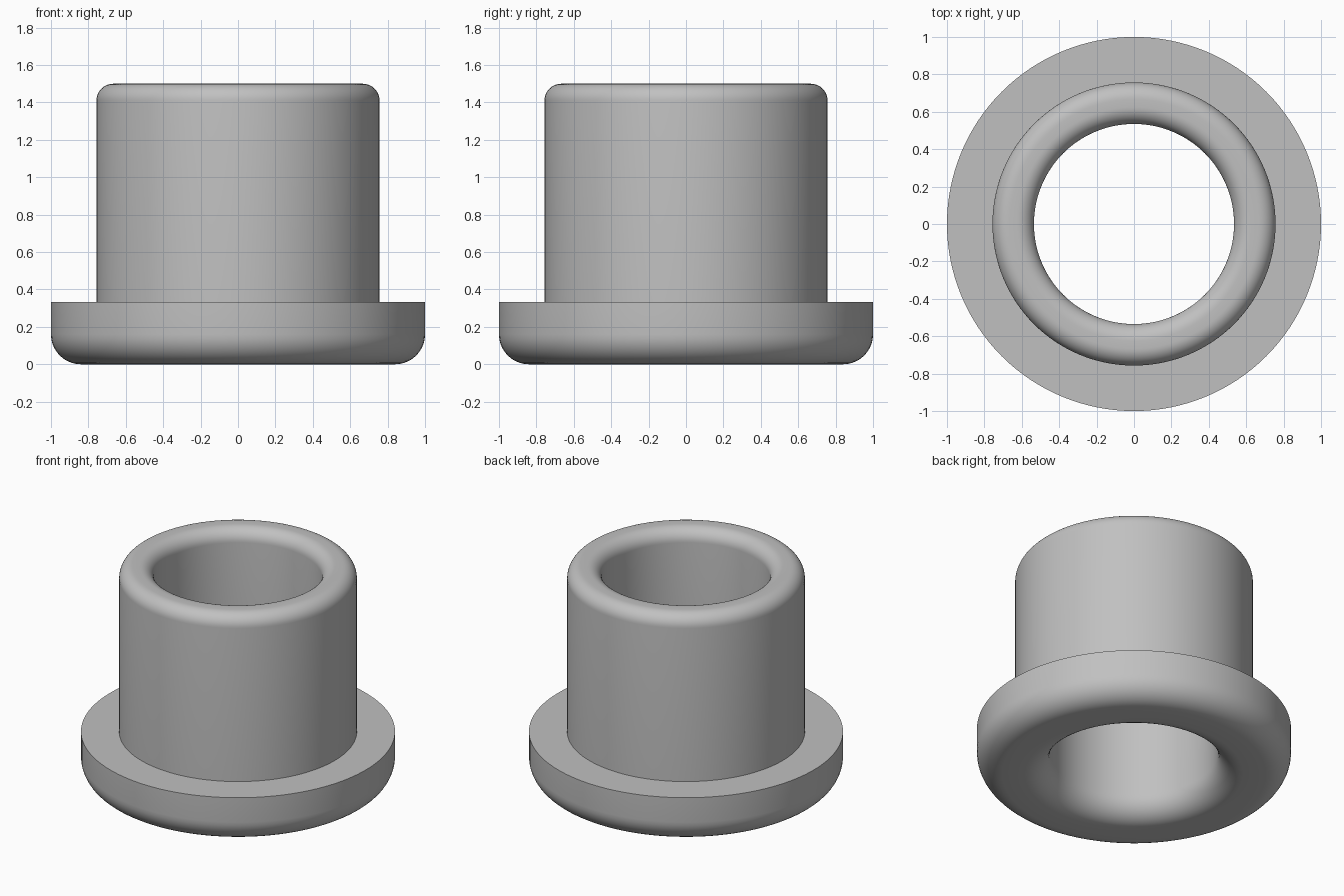
import bpy, bmesh
from math import sin, cos, pi, radians

if "Cube" in bpy.data.objects:
    bpy.data.objects.remove(bpy.data.objects["Cube"])

HOLE, BARREL, FLANGE = 0.535, 0.757, 1.0      # radii
STEP, TOP = 0.333, 1.5                        # heights
BIG, SMALL = 0.16, 0.09                       # rounding radii
SIDES, ARC = 128, 10


def rounded(cx, cz, r, start):
    """Quarter-circle corner, running anticlockwise from the start angle."""
    angles = [radians(start) + pi / 2 * i / ARC for i in range(ARC + 1)]
    return [(cx + r * cos(a), cz + r * sin(a)) for a in angles]


# Closed wall section: base, flange, step, barrel, rim and bore
section = rounded(HOLE + BIG, BIG, BIG, 180)
section += rounded(FLANGE - BIG, BIG, BIG, 270)
section += [(FLANGE, STEP), (BARREL, STEP)]
section += rounded(BARREL - SMALL, TOP - SMALL, SMALL, 0)
section += rounded(HOLE + SMALL, TOP - SMALL, SMALL, 90)

# Revolve the section around z
bm = bmesh.new()
rings = []
for i in range(SIDES):
    a = 2 * pi * i / SIDES
    rings.append([bm.verts.new((r * cos(a), r * sin(a), z)) for r, z in section])
for i, ring in enumerate(rings):
    following = rings[(i + 1) % SIDES]
    for j in range(len(section)):
        k = (j + 1) % len(section)
        bm.faces.new((ring[j], following[j], following[k], ring[k]))
bmesh.ops.recalc_face_normals(bm, faces=bm.faces)
mesh = bpy.data.meshes.new("flanged_bushing")
bm.to_mesh(mesh)
bm.free()

bushing = bpy.data.objects.new("flanged_bushing", mesh)
bpy.context.collection.objects.link(bushing)

# Plain grey finish
grey = bpy.data.materials.new("grey")
grey.use_nodes = True
color = (0.53, 0.53, 0.53, 1)
grey.diffuse_color = color
grey.node_tree.nodes["Principled BSDF"].inputs["Base Color"].default_value = color
mesh.materials.append(grey)

# Smooth curves, sharp step edges
bpy.ops.object.select_all(action="DESELECT")
bushing.select_set(True)
bpy.context.view_layer.objects.active = bushing
bpy.ops.object.shade_smooth_by_angle(angle=radians(30))
